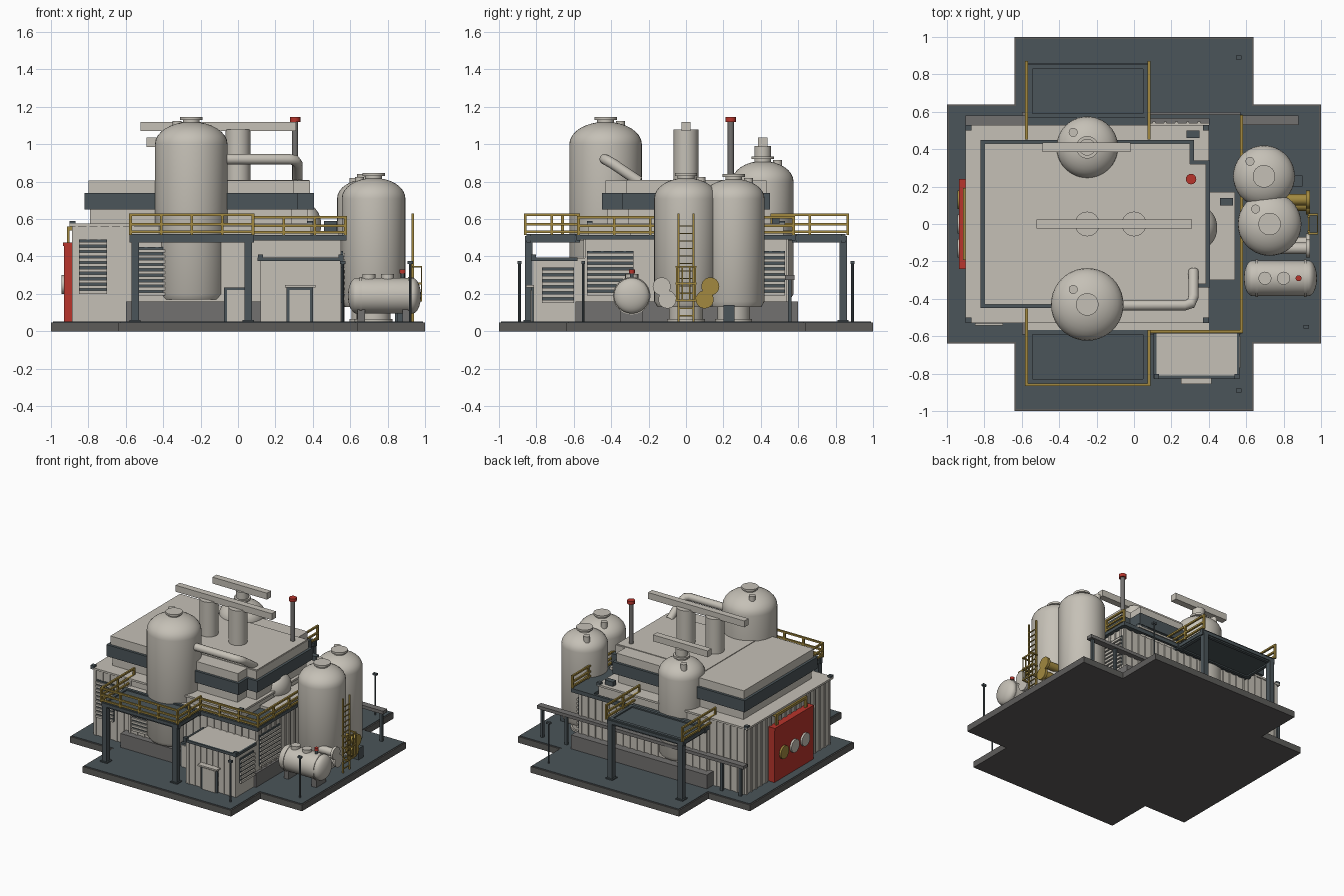
import bpy, bmesh, math
from mathutils import Vector, Matrix

cube = bpy.data.objects.get("Cube")
if cube:
    bpy.data.objects.remove(cube, do_unlink=True)


def material(name, rgb):
    m = bpy.data.materials.new(name)
    m.use_nodes = True
    m.diffuse_color = (*rgb, 1)
    m.node_tree.nodes["Principled BSDF"].inputs["Base Color"].default_value = (*rgb, 1)
    return m


LIGHT = material("warm_light_grey", (0.56, 0.53, 0.47))
SLATE = material("slate_blue", (0.07, 0.09, 0.1))
DARK = material("dark_grey", (0.11, 0.107, 0.102))
STONE = material("concrete_grey", (0.17, 0.165, 0.16))
YELLOW = material("safety_yellow", (0.36, 0.25, 0.05))
RED = material("signal_red", (0.48, 0.035, 0.025))


def finish(name, bm, mat, smooth=False):
    me = bpy.data.meshes.new(name)
    bmesh.ops.recalc_face_normals(bm, faces=bm.faces)
    bm.to_mesh(me)
    bm.free()
    me.materials.append(mat)
    ob = bpy.data.objects.new(name, me)
    bpy.context.collection.objects.link(ob)
    if smooth:
        bpy.ops.object.select_all(action='DESELECT')
        ob.select_set(True)
        bpy.context.view_layer.objects.active = ob
        bpy.ops.object.shade_smooth_by_angle(angle=math.radians(35))
    return ob


def boxes(name, spans, mat):
    """One object from boxes given as (x0, x1, y0, y1, z0, z1)."""
    bm = bmesh.new()
    for x0, x1, y0, y1, z0, z1 in spans:
        m = (Matrix.Translation(((x0 + x1) / 2, (y0 + y1) / 2, (z0 + z1) / 2))
             @ Matrix.Diagonal((x1 - x0, y1 - y0, z1 - z0, 1)))
        bmesh.ops.create_cube(bm, size=1, matrix=m)
    return finish(name, bm, mat)


def rods(name, segments, r, mat, sides=16):
    """One object from cylinders between pairs of points."""
    bm = bmesh.new()
    for a, b in segments:
        a, b = Vector(a), Vector(b)
        turn = (b - a).to_track_quat('Z', 'Y').to_matrix().to_4x4()
        bmesh.ops.create_cone(bm, cap_ends=True, segments=sides, radius1=r, radius2=r,
                              depth=(b - a).length, matrix=Matrix.Translation((a + b) / 2) @ turn)
    return finish(name, bm, mat, True)


def lathe(name, profile, place, mat):
    """Spin (radius, height) pairs around the local z axis."""
    bm = bmesh.new()
    verts = [bm.verts.new((r, 0, z)) for r, z in profile]
    edges = [bm.edges.new(p) for p in zip(verts, verts[1:])]
    bmesh.ops.spin(bm, geom=verts + edges, cent=(0, 0, 0), axis=(0, 0, 1),
                   angle=math.tau, steps=40, use_duplicate=False)
    bmesh.ops.remove_doubles(bm, verts=bm.verts, dist=0.0001)
    bmesh.ops.transform(bm, matrix=place, verts=bm.verts)
    return finish(name, bm, mat, True)


def dome(r, z, h, up=True):
    pts = [(r * math.cos(t * math.pi / 16), z + h * math.sin(t * math.pi / 16)) for t in range(9)]
    return pts if up else pts[::-1]


def prism(name, outline, z0, z1, mat):
    bm = bmesh.new()
    f = bm.faces.new([bm.verts.new((x, y, z0)) for x, y in outline])
    up = bmesh.ops.extrude_face_region(bm, geom=[f])["geom"]
    bmesh.ops.translate(bm, vec=(0, 0, z1 - z0), verts=[v for v in up if isinstance(v, bmesh.types.BMVert)])
    return finish(name, bm, mat)


# Cross-shaped base with a dark rim
def cross(a, b):
    return [(a, -b), (a, b), (b, b), (b, a), (-b, a), (-b, b),
            (-a, b), (-a, -b), (-b, -b), (-b, -a), (b, -a), (b, -b)]


prism("base_slab", cross(1, 0.64), 0, 0.048, DARK)
prism("base_floor", cross(0.99, 0.63), 0.04, 0.052, SLATE)

# Main building, side wing and plinth
boxes("main_hall", [(-0.88, 0.39, -0.52, 0.52, 0.05, 0.56)], LIGHT)
boxes("hall_roof", [(-0.9, 0.4, -0.53, 0.53, 0.56, 0.575)], LIGHT)
boxes("side_wing", [(-0.56, 0.55, -0.54, 0.54, 0.05, 0.49)], LIGHT)
boxes("wing_front_ledge", [(-0.57, 0.4, -0.57, -0.52, 0.485, 0.515)], LIGHT)
boxes("plinth", [(-0.6, 0.57, -0.59, 0.6, 0.05, 0.16)], STONE)
boxes("roof_corner_blocks", [(x - .015, x + .015, y - .015, y + .015, 0.56, 0.59)
                             for x in (-0.885, 0.385) for y in (-0.515, 0.515)], SLATE)
ribs = []
for s in (-1, 1):
    y = s * 0.54
    ribs += [(-0.56 + i * 0.06, -0.545 + i * 0.06, y - .007, y + .007, 0.16, 0.49) for i in range(19)]
    y = s * 0.52
    ribs += [(-0.87 + i * 0.06, -0.855 + i * 0.06, y - .007, y + .007, 0.05, 0.56) for i in range(6)]
for i in range(18):
    y = -0.515 + i * 0.06
    ribs += [(-0.887, -0.875, y, y + .015, 0.05, 0.56), (0.545, 0.557, y, y + .015, 0.16, 0.49)]
boxes("wall_ribs", ribs, LIGHT)


# Louvres: dark recess plates with light slats
def louvre(name, axis, at, out, a0, a1, z0, z1):
    def span(u0, u1, d0, d1, lo, hi):
        d = sorted((at + out * d0, at + out * d1))
        return (u0, u1, *d, lo, hi) if axis == 'x' else (*d, u0, u1, lo, hi)
    boxes(name + "_recess", [span(a0, a1, 0, .009, z0, z1)], SLATE)
    n = round((z1 - z0) / 0.03)
    step = (z1 - z0) / n
    boxes(name + "_slats", [span(a0, a1, .007, .02, z0 + i * step, z0 + (i + .58) * step)
                            for i in range(n)], LIGHT)


louvre("front_hall_louvre", 'x', -.522, -1, -0.85, -0.7, 0.2, 0.49)
louvre("front_wing_louvre", 'x', -.542, -1, -0.53, -0.39, 0.19, 0.45)
for label, s in (("front", -1), ("back", 1)):
    louvre(label + "_side_louvre", 'y', .552, 1, *sorted((s * .53, s * .28)), 0.19, 0.43)


# Stepped rooftop house with slate band
def stepped(g):
    return [(-.79 - g, -.42 - g), (.29 + g, -.42 - g), (.29 + g, -.31 - g), (.375 + g, -.31 - g),
            (.375 + g, .31 + g), (.29 + g, .31 + g), (.29 + g, .42 + g), (-.79 - g, .42 + g)]


prism("rooftop_house", stepped(0), 0.57, 0.66, LIGHT)
prism("rooftop_band", stepped(0.03), 0.65, 0.74, SLATE)
prism("rooftop_cap", stepped(0.01), 0.74, 0.805, LIGHT)
boxes("rooftop_raised_panel", [(-0.39, 0.38, -0.31, 0.31, 0.8, 0.81)], LIGHT)
lathe("side_vent_dome", dome(0.11, 0, 0.085),
      Matrix.Translation((.36, -.02, .57)) @ Matrix.Rotation(math.pi / 2, 4, 'Y'), LIGHT)

# Stacks, ducts and vent
rods("roof_stacks", [((x, 0, 0.8), (x, 0, 1.08)) for x in (-0.25, 0)], 0.066, LIGHT, 32)
boxes("upper_duct", [(-0.52, 0.31, -0.025, 0.025, 1.07, 1.12)], LIGHT)
boxes("rear_duct", [(-0.49, -0.02, 0.385, 0.435, 0.985, 1.035)], LIGHT)
rods("vent_pole", [((0.305, 0.24, 0.8), (0.305, 0.24, 1.13))], 0.017, STONE)
rods("vent_cap", [((0.305, 0.24, 1.12), (0.305, 0.24, 1.145))], 0.028, RED)


# Upright vessels
def vessel(name, x, y, r, z0, shoulder, top):
    place = Matrix.Translation((x, y, 0))
    skirt = [(0, 0.05), (r * .6, 0.05), (r * .6, 0.065), (r * .53, 0.065), (r * .53, z0)]
    lathe(name, skirt + [(r * .9, z0), (r, z0 + .03)] + dome(r, shoulder, top - shoulder), place, LIGHT)
    neck = [(0.045, top - .02), (0.045, top + .01), (0.06, top + .01), (0.06, top + .025), (0, top + .025)]
    lathe(name + "_neck", neck, place, LIGHT)
    mx, my = x - .075, y + .08
    rods(name + "_manway", [((mx, my, top - .08), (mx, my, top + .005))], 0.024, LIGHT)


vessel("front_vessel", -0.25, -0.43, 0.194, 0.17, 1.0, 1.12)
vessel("rear_vessel", -0.25, 0.41, 0.165, 0.17, 0.8, 0.91)
vessel("side_vessel_rear", 0.695, 0.255, 0.165, 0.13, 0.71, 0.815)
vessel("side_vessel_front", 0.725, 0, 0.17, 0.13, 0.71, 0.82)
rods("rear_vessel_riser", [((-.25, .41, .9), (-.25, .41, .99))], 0.045, LIGHT)

# Bent process pipe
curve = bpy.data.curves.new("process_pipe", 'CURVE')
curve.dimensions = '3D'
curve.bevel_depth = 0.028
curve.bevel_resolution = 4
path = [(-.1, -.435, .92), (.27, -.435, .92), (.305, -.425, .915), (.318, -.39, .895), (.318, -.25, .8)]
line = curve.splines.new('POLY')
line.points.add(len(path) - 1)
for p, co in zip(line.points, path):
    p.co = (*co, 1)
curve.materials.append(LIGHT)
bpy.context.collection.objects.link(bpy.data.objects.new("process_pipe", curve))

# Horizontal vessel on saddles
lathe("horizontal_vessel", dome(.095, -.15, -.045, False) + dome(.095, .15, .045),
      Matrix.Translation((.783, -.29, .19)) @ Matrix.Rotation(math.pi / 2, 4, 'Y'), LIGHT)
rods("horizontal_vessel_bands", [((x, -.29, .19), (x + .012, -.29, .19)) for x in (.65, .91)], 0.1, LIGHT, 32)
boxes("vessel_saddles", [(x, x + .04, -.35, -.23, .05, .13) for x in (.64, .88)], STONE)
rods("vessel_nozzles", [((x, -.29, .26), (x, -.29, .305)) for x in (.7, .8)], 0.035, LIGHT)
rods("valve_stem", [((.88, -.29, .27), (.88, -.29, .31))], 0.01, SLATE)
rods("valve_handle", [((.88, -.29, .31), (.88, -.29, .33))], 0.016, RED)
boxes("small_pump", [(.85, .9, .2, .26, .05, .14)], SLATE)

# Flanged pipes beside the side vessels
for name, s, mat in (("yellow_pipes", 1, YELLOW), ("pale_pipes", -1, LIGHT)):
    ends = [(s * .13, .24), (s * .1, .17)]
    rods(name, [((.7, y, z), (.92, y, z)) for y, z in ends], 0.03, mat)
    rods(name + "_flanges", [((.92, y, z), (.94, y, z)) for y, z in ends], 0.048, mat, 24)

# Ladder with safety cage
boxes("ladder_rails", [(.928, .94, y - .005, y + .005, .05, .63) for y in (-.04, .04)], YELLOW)
boxes("ladder_rungs", [(.93, .938, -.04, .04, z / 100, z / 100 + .006) for z in range(8, 60, 4)], YELLOW)
boxes("ladder_cage_bars", [(.978, .985, y - .004, y + .004, .16, .35) for y in (-.05, -.02, .02, .05)], YELLOW)
boxes("ladder_cage_hoops", [(*x, *y, z, z + .01) for z in (.16, .25, .34) for x, y in (
    ((.978, .985), (-.055, .055)), ((.93, .985), (-.055, -.045)), ((.93, .985), (.045, .055)))], YELLOW)

# Decks, columns and railings
boxes("side_deck", [(.4, .58, -.575, .575, .49, .515)], SLATE)
for label, s, inner in (("front", -1, .57), ("back", 1, .53)):
    boxes(label + "_deck", [(-.575, .08, *sorted((s * inner, s * .86)), .485, .51)], SLATE)
    boxes(label + "_deck_edges", [(-.58, .085, s * y - .012, s * y + .012, .475, .52) for y in (.58, .84)]
          + [(x - .012, x + .012, *sorted((s * .57, s * .85)), .475, .52) for x in (-.555, .06)], SLATE)
    boxes(label + "_columns", [(x - .02, x + .02, s * .84 - .02, s * .84 + .02, .05, .49) for x in (-.55, .055)], SLATE)
    boxes(label + "_column_feet", [(x - .03, x + .03, s * .84 - .03, s * .84 + .03, .05, .06) for x in (-.55, .055)], SLATE)
    boxes(label + "_walk_edge", [(.06, .58, s * .575 - .01, s * .575 + .01, .485, .515)], SLATE)


def railing(name, points, z=0.515, h=0.115):
    bars, w = [], 0.007
    for (ax, ay), (bx, by) in zip(points, points[1:]):
        x0, x1, y0, y1 = min(ax, bx) - w, max(ax, bx) + w, min(ay, by) - w, max(ay, by) + w
        bars += [(x0, x1, y0, y1, z + k * h - .013, z + k * h) for k in (.2, .55, 1)]
        n = max(1, round((abs(bx - ax) + abs(by - ay)) / 0.18))
        for i in range(n + 1):
            px, py = ax + (bx - ax) * i / n, ay + (by - ay) * i / n
            bars.append((px - w, px + w, py - w, py + w, z, z + h))
    boxes(name, bars, YELLOW)


railing("front_railing", [(-.575, -.46), (-.575, -.86), (.08, -.86), (.08, -.575)])
railing("back_railing_left", [(-.575, .46), (-.575, .865)])
railing("back_railing_right", [(.08, .46), (.08, .865)])
railing("side_railing", [(.08, -.575), (.575, -.575), (.575, .575)], h=.1)
boxes("deck_boxes", [(.46, .53, .1, .14, .51, .59), (.28, .35, .46, .5, .57, .61)], SLATE)
boxes("deck_unit", [(.4, .54, -.3, .17, .51, .535)], LIGHT)

# Front annex with door and canopy
boxes("annex", [(.12, .55, -.81, -.54, .05, .38)], LIGHT)
boxes("annex_roof_trim", [(.105, .565, -.825, -.81, .375, .395), (.105, .12, -.825, -.58, .375, .395),
                          (.55, .565, -.825, -.58, .375, .395)], SLATE)
boxes("annex_roof", [(.12, .55, -.81, -.54, .38, .392)], LIGHT)
boxes("annex_ribs", [(.14 + i * .05, .15 + i * .05, -.816, -.81, .05, .375) for i in range(9)], LIGHT)
boxes("annex_corner_blocks", [(x - .014, x + .014, -.83, -.802, .375, .41) for x in (.12, .55)], SLATE)
louvre("annex_louvre", 'y', .55, 1, -.77, -.6, .15, .34)
boxes("door_frames", [(.26, .4, -.825, -.81, .05, .24), (-.075, .07, -.6, -.535, .05, .235)], SLATE)
boxes("door_leaves", [(.275, .385, -.832, -.82, .05, .22), (-.06, .055, -.607, -.59, .05, .22)], LIGHT)
boxes("door_canopy", [(.25, .415, -.855, -.81, .235, .247)], LIGHT)

# Red gate with round gauges on the end wall
boxes("red_gate", [(-.93, -.88, -.24, .24, .05, .46)], RED)
boxes("gate_top_beam", [(-.935, -.88, -.24, .24, .455, .475)], RED)
boxes("gate_hooks", [(-.915, -.9, y - .012, y + .012, .47, .56) for y in (-.18, .18)]
      + [(-.915, -.88, -.192, .192, .54, .56)], YELLOW)
for label, y, mat in (("left", -.13, LIGHT), ("middle", 0, LIGHT), ("right", .13, YELLOW)):
    rods(label + "_gauge", [((-.925, y, .25), (-.945, y, .25))], 0.05, mat, 24)

# Rear cable tray and corner poles
boxes("cable_tray", [(-.9, .88, .53, .58, .275, .3)], STONE)
boxes("tray_posts", [(x - .01, x + .01, .545, .565, .05, .28) for x in (-.86, -.7, .64, .85)], SLATE)
poles = [(.56, -.89), (.56, .89), (.92, -.55)]
rods("corner_poles", [((x, y, .05), (x, y, .37)) for x, y in poles], 0.007, SLATE, 8)
boxes("pole_lamps", [(x - .015, x + .015, y - .01, y + .01, .36, .375) for x, y in poles], SLATE)
